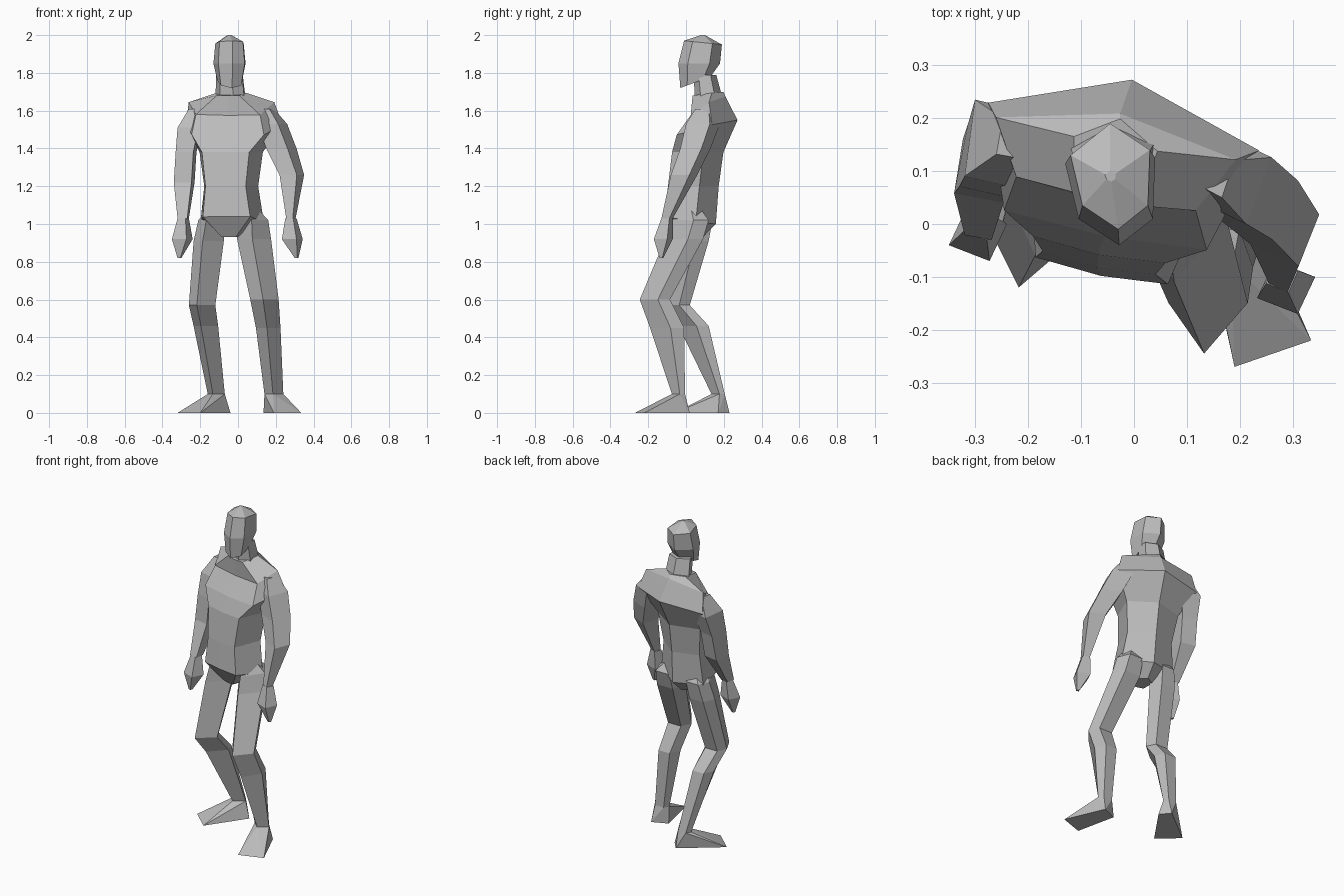
import bpy, bmesh, math

# Remove only the default cube
default_cube = bpy.data.objects.get("Cube")
if default_cube:
    bpy.data.objects.remove(default_cube, do_unlink=True)

# Measurements are written in hundredths of a unit
UNIT = 0.01

grey = bpy.data.materials.new("plain_grey")
grey.use_nodes = True
colour = (0.5, 0.5, 0.5, 1)
grey.diffuse_color = colour
grey.node_tree.nodes["Principled BSDF"].inputs["Base Color"].default_value = colour

# Cross-section shapes, each inside a square from -1 to 1
TRUNK = ((-1, .4), (-.75, -.9), (0, -1), (.75, -.95), (1, .4), (0, 1))
SKULL = ((-1, .4), (-.7, -.55), (.2, -1), (.95, -.55), (1, .5), (0, 1))


def arm_section(skew):
    """Four corners, turned within the square by the skew."""
    return ((-1, -skew), (skew, -1), (1, skew), (-skew, 1))


def leg_section(shin):
    """Five corners, with a shin edge in front and a flat back."""
    return ((-1, .2), (shin, -1), (1, .2), (.6, 1), (-.6, 1))


def ring(section, x, y, z, half_width, half_depth, tilt=0, yaw=0):
    """Place one cross-section; tilt lifts its back and lowers its front."""
    c, s = math.cos(yaw), math.sin(yaw)
    points = []
    for u, v in section:
        across, along = u * half_width, v * half_depth
        points.append((UNIT * (x + across * c - along * s),
                       UNIT * (y + across * s + along * c),
                       UNIT * (z + tilt * v)))
    return points


def finish(name, bm):
    """Turn the bmesh into a flat shaded grey object."""
    bmesh.ops.recalc_face_normals(bm, faces=bm.faces[:])
    mesh = bpy.data.meshes.new(name)
    bm.to_mesh(mesh)
    bm.free()
    mesh.materials.append(grey)
    part = bpy.data.objects.new(name, mesh)
    bpy.context.collection.objects.link(part)
    return part


def loft(name, section, stations, yaw=0):
    """Skin a row of cross-sections and cap both ends."""
    bm = bmesh.new()
    rows = [[bm.verts.new(p) for p in ring(section, *station, yaw=yaw)]
            for station in stations]
    count = len(section)
    for lower, upper in zip(rows, rows[1:]):
        for i in range(count):
            j = (i + 1) % count
            bm.faces.new((lower[i], lower[j], upper[j], upper[i]))
    bm.faces.new(rows[0])
    bm.faces.new(rows[-1])
    return finish(name, bm)


def foot(name, section, ankle, sole):
    """Wrap a wedge from the ankle section down to a four-cornered sole."""
    bm = bmesh.new()
    for point in ring(section, *ankle):
        bm.verts.new(point)
    for x, y in sole:
        bm.verts.new((x * UNIT, y * UNIT, 0))
    bmesh.ops.convex_hull(bm, input=bm.verts[:])
    return finish(name, bm)


# Trunk, from crotch to neck base, turned a little to the right
loft("torso", TRUNK, [
    (-4, 3, 93, 5, 6),
    (-4, 3, 102, 17, 13, -2),
    (-4.5, 4.5, 120, 14.5, 13),
    (-4.5, 7, 138, 17, 13),
    (-3, 12.5, 151, 26, 15, 4),
    (-4, 13, 162.5, 23, 8, 5),
    (-4, 12, 169, 8, 8, 1),
], yaw=math.radians(-10))

# Neck and head
loft("neck", SKULL, [
    (-4, 12, 165, 8, 7, 3),
    (-4.5, 10, 179, 7, 6),
])
loft("head", SKULL, [
    (-4.5, 5, 175, 6.5, 8, 3),
    (-4.5, 7, 185, 8.5, 11),
    (-4.5, 9, 196, 7.5, 10, -1),
    (-4.5, 9, 200, 1, 1),
])

# Arms, from inside the shoulder to the wrist
loft("right_arm", arm_section(.7), [
    (-22, 16, 161, 4, 4),
    (-25.5, 15, 151, 6.5, 8.5),
    (-27.5, 12, 138, 5.5, 7),
    (-28.5, 10, 122, 5.5, 6),
    (-29, 0, 103, 3, 3),
])
loft("left_arm", arm_section(.4), [
    (15, 10, 161, 4, 5),
    (18, 9, 153, 8, 9),
    (23, 5, 140, 8, 8),
    (28.5, -1, 126, 6.5, 7),
    (28, -10, 103, 2.5, 3),
])

# Closed hands, widening below the wrist and ending in a point
for name, x, y, lean in (("right_hand", -29, 0, -2), ("left_hand", 28, -10, 3)):
    loft(name, arm_section(.4), [
        (x, y, 103, 3, 3),
        (x + lean / 4, y - 2, 92, 5.5, 5),
        (x + lean, y - 3, 82, 1, 1),
    ])

# Legs, from inside the hip to the ankle
right_leg, left_leg = leg_section(-.4), leg_section(-.1)
right_ankle = (-11.5, 17, 10, 4.5, 3.5)
left_ankle = (19, -4, 10, 5, 3.5)
loft("right_leg", right_leg, [
    (-10, 5, 110, 4, 4),
    (-14, 5, 102, 7, 9),
    (-15.5, 3, 91, 8, 9),
    (-19, -5, 57, 7, 7),
    (-17, 4, 46, 6.5, 8),
    right_ankle,
])
loft("left_leg", left_leg, [
    (3, 1, 112, 4, 4),
    (8, 2, 102, 8, 10),
    (8.5, -1, 92, 9, 10),
    (14, -16.5, 60, 7.5, 8),
    (16, -10, 45, 6.5, 9),
    left_ankle,
])

# Feet, both turned outwards from their own heels
foot("right_foot", right_leg, right_ankle, ((-32, 5), (-20, -6), (-4, 17), (-9, 23)))
foot("left_foot", left_leg, left_ankle, ((19, -27), (33.5, -22), (23, 2), (13.5, -2)))
